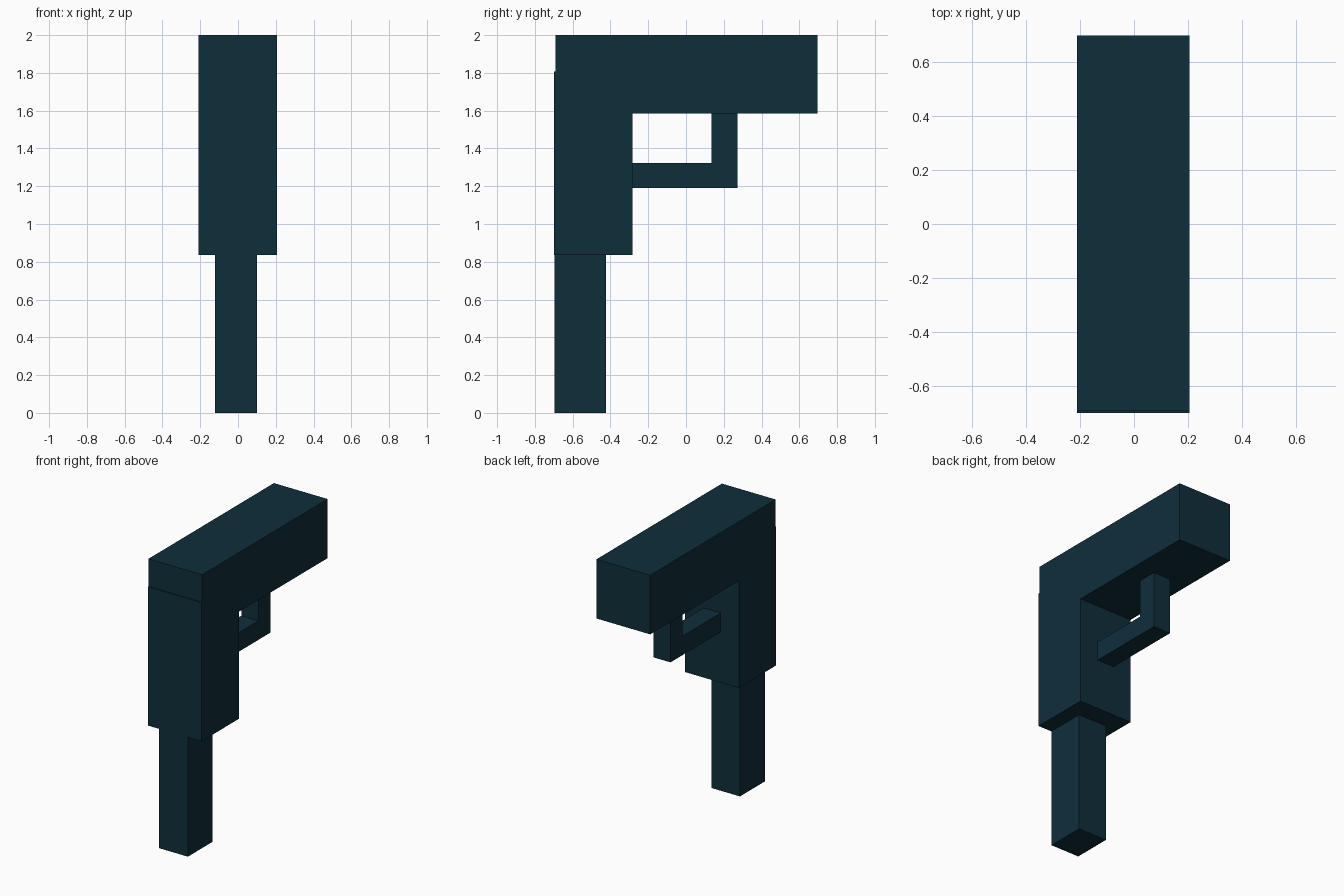
import bpy
import bmesh
from mathutils import Vector

if "Cube" in bpy.data.objects:
    bpy.data.objects.remove(bpy.data.objects["Cube"])

# Single flat colour
dark_teal = bpy.data.materials.new("dark_teal")
dark_teal.diffuse_color = (0.0048, 0.0275, 0.0440, 1.0)
dark_teal.use_nodes = True
dark_teal.node_tree.nodes["Principled BSDF"].inputs["Base Color"].default_value = dark_teal.diffuse_color


def box(name, x, y, z):
    """Axis-aligned box from (min, max) ranges."""
    lo, hi = (Vector(c) for c in zip(x, y, z))
    bm = bmesh.new()
    bmesh.ops.create_cube(bm, size=1.0)
    bmesh.ops.scale(bm, vec=hi - lo, verts=bm.verts)
    bmesh.ops.translate(bm, vec=(lo + hi) / 2, verts=bm.verts)
    mesh = bpy.data.meshes.new(name)
    bm.to_mesh(mesh)
    bm.free()
    mesh.materials.append(dark_teal)
    obj = bpy.data.objects.new(name, mesh)
    bpy.context.collection.objects.link(obj)
    return obj


WIDE = (-0.21, 0.206)
GUARD = (-0.07, 0.063)

# Long top block and the upright body under its front end
box("barrel", WIDE, (-0.691, 0.697), (1.586, 2.0))
box("body", WIDE, (-0.698, -0.284), (0.836, 1.808))

# Narrow lower handle
box("handle", (-0.122, 0.10), (-0.697, -0.423), (0.0, 0.836))

# L-shaped guard joining body and barrel
box("guard_bar", GUARD, (-0.284, 0.272), (1.19, 1.323))
box("guard_post", GUARD, (0.136, 0.272), (1.323, 1.586))
